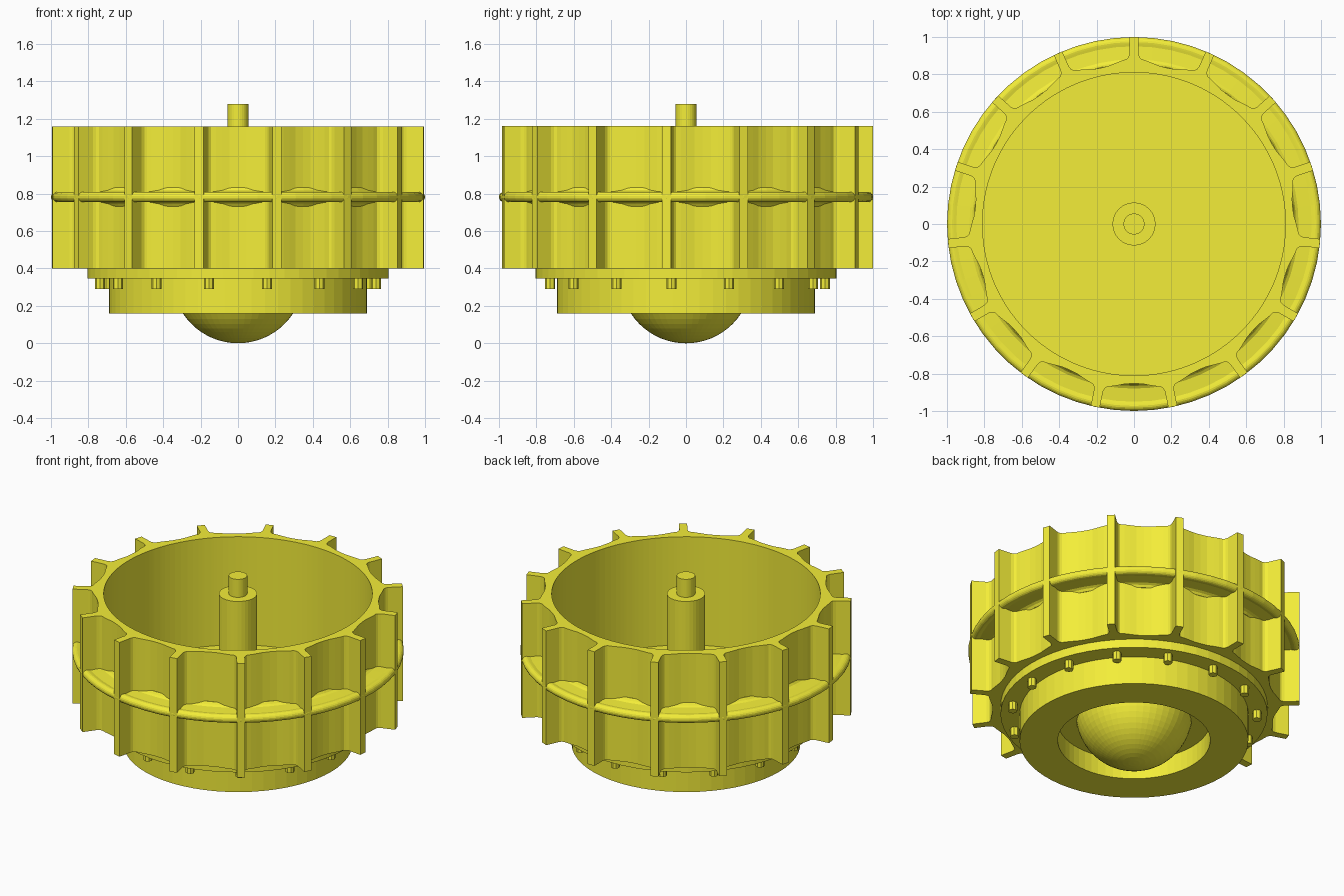
import bpy, bmesh
from math import sin, cos, pi, radians

if "Cube" in bpy.data.objects:
    bpy.data.objects.remove(bpy.data.objects["Cube"])

N = 15            # ribs and pegs
STEP = 2 * pi / N
SEG = 60

yellow = bpy.data.materials.new("yellow")
yellow.diffuse_color = (0.9, 0.85, 0.04, 1)
yellow.use_nodes = True
yellow.node_tree.nodes["Principled BSDF"].inputs["Base Color"].default_value = yellow.diffuse_color


def finish(name, bm):
    bmesh.ops.remove_doubles(bm, verts=bm.verts, dist=1e-5)
    bmesh.ops.recalc_face_normals(bm, faces=bm.faces)
    me = bpy.data.meshes.new(name)
    bm.to_mesh(me)
    bm.free()
    me.materials.append(yellow)
    ob = bpy.data.objects.new(name, me)
    bpy.context.collection.objects.link(ob)
    return ob


def lathe(name, profile, closed=False, seg=SEG):
    """Spin an (r, z) profile around the z axis."""
    bm = bmesh.new()
    vs = [bm.verts.new((r, 0, z)) for r, z in profile]
    pairs = list(zip(vs, vs[1:] + vs[:1] if closed else vs[1:]))
    edges = [bm.edges.new(p) for p in pairs]
    bmesh.ops.spin(bm, geom=vs + edges, cent=(0, 0, 0), axis=(0, 0, 1),
                   angle=2 * pi, steps=seg)
    return finish(name, bm)


# Ribbed outer wall: one rib-to-rib section repeated around the ring
half = [(1.4, 0.999), (1.55, 0.91), (1.9, 0.893), (2.6, 0.882), (4.2, 0.876),
        (6.5, 0.866), (9.0, 0.856)]
section = [(-a, r) for a, r in reversed(half)] + half + [(12, 0.853)]
bm = bmesh.new()
rings = {k: [] for k in ("ob", "ot", "it", "ib")}
for i in range(N):
    for a, r in section:
        t = pi / 2 + i * STEP + radians(a)
        for key, rad, z in (("ob", r, 0.40), ("ot", r, 1.16),
                            ("it", 0.81, 1.16), ("ib", 0.81, 0.40)):
            rings[key].append(bm.verts.new((rad * cos(t), rad * sin(t), z)))
order = [rings[k] for k in ("ob", "ot", "it", "ib")]
count = len(order[0])
for a, b in zip(order, order[1:] + order[:1]):
    for i in range(count):
        j = (i + 1) % count
        bm.faces.new((a[i], a[j], b[j], b[i]))
finish("ribbed_wall", bm)

# Hoop around the middle: filleted web with a rounded bead on its rim
ZC = 0.782
upper = [(0.835, 0.052), (0.856, 0.050), (0.866, 0.036), (0.88, 0.028), (0.95, 0.022)]
bead = [(0.973 + 0.027 * cos(radians(d)), 0.027 * sin(radians(d)))
        for d in range(110, -111, -20)]
lower = [(r, -z) for r, z in reversed(upper)]
lathe("middle_hoop", [(r, ZC + z) for r, z in upper + bead + lower], closed=True)

# Base: cavity floor, stepped disc and lower collar with a round recess
lathe("base", [(0, 0.44), (0.815, 0.44), (0.815, 0.402), (0.805, 0.402),
               (0.805, 0.345), (0.69, 0.345), (0.69, 0.16), (0.46, 0.16),
               (0.46, 0.29), (0, 0.29)])

# Dome in the recess
R = 0.352
dome = [(R * sin(k * pi / 32), R - R * cos(k * pi / 32)) for k in range(17)]
lathe("dome", dome + [(0, R)], seg=48)

# Centre post with a thinner pin
lathe("centre_post", [(0, 0.43), (0.115, 0.43), (0.115, 1.16), (0.056, 1.16),
                      (0.056, 1.28), (0, 1.28)], seg=32)

# Small pegs under the disc
bm = bmesh.new()
for i in range(N):
    t = pi / 2 + i * STEP
    new = bmesh.ops.create_cone(bm, cap_ends=True, segments=8, radius1=0.027,
                                radius2=0.027, depth=0.07)["verts"]
    bmesh.ops.translate(bm, verts=new, vec=(0.742 * cos(t), 0.742 * sin(t), 0.325))
finish("pegs", bm)
